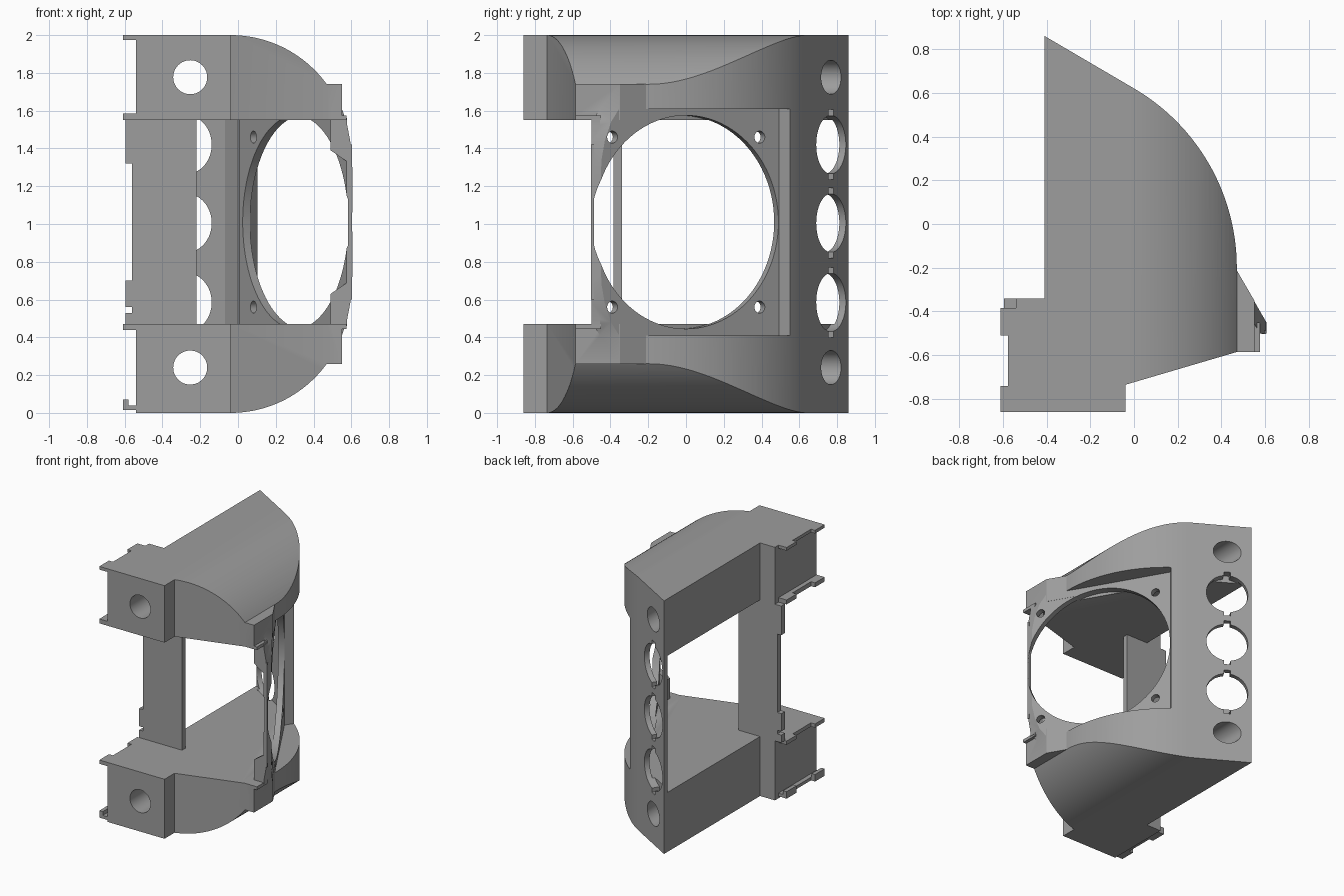
import bpy, bmesh, math
from mathutils import Matrix, Vector

if "Cube" in bpy.data.objects:
    bpy.data.objects.remove(bpy.data.objects["Cube"])

grey = bpy.data.materials.new("plain_grey")
grey.diffuse_color = (0.34, 0.34, 0.34, 1)
grey.use_nodes = True
grey.node_tree.nodes["Principled BSDF"].inputs["Base Color"].default_value = grey.diffuse_color


def frame(origin, a, b, c):
    m = Matrix((a, b, c)).transposed().to_4x4()
    m.translation = Vector(origin)
    return m


TOP = Matrix.Identity(4)                                        # points are x, y
FRONT = frame((0, 0, 0), (1, 0, 0), (0, 0, 1), (0, 1, 0))       # points are x, z
C, S = math.cos(math.radians(30)), 0.5
FAN = frame((0.346, 0, 1.01), (-S, C, 0), (0, 0, 1), (C, S, 0))  # tilted fan plane


def prism(name, pts, lo, hi, m=TOP):
    bm = bmesh.new()
    a = [bm.verts.new(m @ Vector((p[0], p[1], lo))) for p in pts]
    b = [bm.verts.new(m @ Vector((p[0], p[1], hi))) for p in pts]
    bm.faces.new(a)
    bm.faces.new(b)
    for i in range(len(pts)):
        j = (i + 1) % len(pts)
        bm.faces.new((a[i], a[j], b[j], b[i]))
    bmesh.ops.recalc_face_normals(bm, faces=bm.faces)
    me = bpy.data.meshes.new(name)
    bm.to_mesh(me)
    bm.free()
    me.materials.append(grey)
    ob = bpy.data.objects.new(name, me)
    bpy.context.collection.objects.link(ob)
    return ob


def rect(x0, x1, y0, y1):
    return [(x0, y0), (x1, y0), (x1, y1), (x0, y1)]


def circle(x, y, r, n=64):
    return [(x + r * math.cos(2 * math.pi * i / n), y + r * math.sin(2 * math.pi * i / n)) for i in range(n)]


def arc(cx, cy, r, a0, a1, n=24):
    return [(cx + r * math.cos(math.radians(a0 + (a1 - a0) * i / n)),
             cy + r * math.sin(math.radians(a0 + (a1 - a0) * i / n))) for i in range(n + 1)]


def combine(ob, tool, op):
    mod = ob.modifiers.new("bool", "BOOLEAN")
    mod.operation, mod.object, mod.solver = op, tool, "EXACT"
    bpy.context.view_layer.objects.active = ob
    bpy.ops.object.modifier_apply(modifier=mod.name)
    bpy.data.objects.remove(tool)


def flip(pts):
    return [(x, 2.02 - z) for x, z in pts]


# Housing: plan outline trimmed by a side profile with rounded shoulders
plan = [(-0.41, 0.86)] + arc(-0.48, -0.2, 0.95, 60, 0, 32) + [
    (0.47, -0.585), (-0.04, -0.735), (-0.04, -0.86), (-0.54, -0.86), (-0.54, -0.34), (-0.41, -0.34)]
body = prism("housing", plan, 0, 2)
R = 0.63
end = math.degrees(math.acos(0.52 / R))
profile = [(-1, 0), (-1, 2)] + arc(-0.04, 2 - R, R, 90, end) + arc(-0.04, R, R, -end, -90)
combine(body, prism("shoulder_cutter", profile, -1, 1, FRONT), "INTERSECT")

# Open middle, leaving a thin back wall
cavity = [(-1, 1.164), (-0.41, 0.814), (-0.07, 0.613), (0.0, 0.5), (0.056, 0.478), (0.9, 0.8), (0.9, -1.2), (-1, -1.2)]
combine(body, prism("cavity_cutter", cavity, 0.47, 1.55), "DIFFERENCE")

# Square fan recess
recess = [(0.0625, 0.491), (0.105, 0.552), (0.14, 0.6), (1.5, 0.6), (1.5, -1.2), (1.039, -1.2)]
combine(body, prism("recess_cutter", recess, 0.41, 1.61), "DIFFERENCE")

# Fan plate with rounded outer corners
plate = prism("fan_plate", [(0.046, 0.52), (0.605, -0.449), (0.605, -0.5), (0.575, -0.5), (0.007, 0.498)], 0.41, 1.61)
corner = [(0.55, 1.61), (0.575, 1.54), (0.594, 1.44), (0.604, 1.34), (0.606, 1.25)]
trim = [(-0.2, 0.3), (-0.2, 1.7), (0.53, 1.7)] + corner + flip(corner)[::-1] + [(0.53, 0.3)]
combine(plate, prism("plate_trim", trim, -1, 1, FRONT), "INTERSECT")
combine(body, plate, "UNION")

# Side flanges with a small foot
flange = [(0.44, -0.16), (0.47, -0.212), (0.55, -0.35), (0.55, -0.585), (0.44, -0.585)]
for z0, z1, f0, f1 in ((1.55, 1.74, 1.55, 1.575), (0.26, 0.47, 0.445, 0.47)):
    combine(body, prism("flange", flange, z0, z1), "UNION")
    combine(body, prism("flange_foot", rect(0.5, 0.575, -0.585, -0.45), f0, f1), "UNION")

# Fan opening and four screw holes
combine(body, prism("fan_cutter", circle(0, 0, 0.565, 96), -0.06, 0.4, FAN), "DIFFERENCE")
for s in (-0.45, 0.45):
    for z in (-0.45, 0.45):
        combine(body, prism("screw_cutter", circle(s, z, 0.032, 24), -0.15, 0.1, FAN), "DIFFERENCE")

# Outer rim closing the fan opening, and gussets under the flanges
combine(body, prism("fan_rim", rect(0.582, 0.604, -0.502, -0.487), 0.6, 1.42), "UNION")
gusset = [(0.49, 1.56), (0.578, 1.56), (0.578, 1.33), (0.49, 1.39)]
for pts in (gusset, flip(gusset)):
    combine(body, prism("gusset", pts, -0.5, -0.455, FRONT), "UNION")

# Through tunnels in the upper and lower blocks
for z in (0.24, 1.777):
    combine(body, prism("tunnel_cutter", circle(-0.253, z, 0.09, 48), -1, 1, FRONT), "DIFFERENCE")

# Three keyed round holes in the angled back wall
for z in (0.585, 1.005, 1.42):
    wall = frame((-0.253, 0.767, z), (C, -S, 0), (0, 0, 1), (S, C, 0))
    combine(body, prism("button_cutter", circle(0, 0, 0.155), -0.06, 0.1, wall), "DIFFERENCE")
    combine(body, prism("key_cutter", rect(-0.025, 0.025, -0.185, 0.185), -0.06, 0.1, wall), "DIFFERENCE")

parts = [body]

# Upright panel between the blocks, with edge tabs
parts.append(prism("front_panel", rect(-0.56, -0.22, -0.385, -0.34), 0.47, 1.55))
for z0, z1 in ((0.47, 0.53), (0.56, 0.7), (1.32, 1.44), (1.44, 1.55)):
    parts.append(prism("panel_tab", rect(-0.595, -0.56, -0.385, -0.34), z0, z1))

# Notched lips on the left edges of both blocks
lip = [(-0.54, -0.86), (-0.61, -0.86), (-0.61, -0.74), (-0.575, -0.74), (-0.575, -0.51),
       (-0.61, -0.51), (-0.61, -0.385), (-0.54, -0.385)]
for z0, z1 in ((0.015, 0.04), (0.44, 0.47), (1.55, 1.585), (1.975, 2.0)):
    parts.append(prism("block_lip", lip, z0, z1))
for y0, y1 in ((-0.86, -0.74), (-0.51, -0.385)):
    parts.append(prism("lip_hook", rect(-0.61, -0.58, y0, y1), 0.04, 0.07))

for ob in parts:
    bpy.ops.object.select_all(action="DESELECT")
    ob.select_set(True)
    bpy.context.view_layer.objects.active = ob
    bpy.ops.object.shade_smooth_by_angle(angle=math.radians(25))
